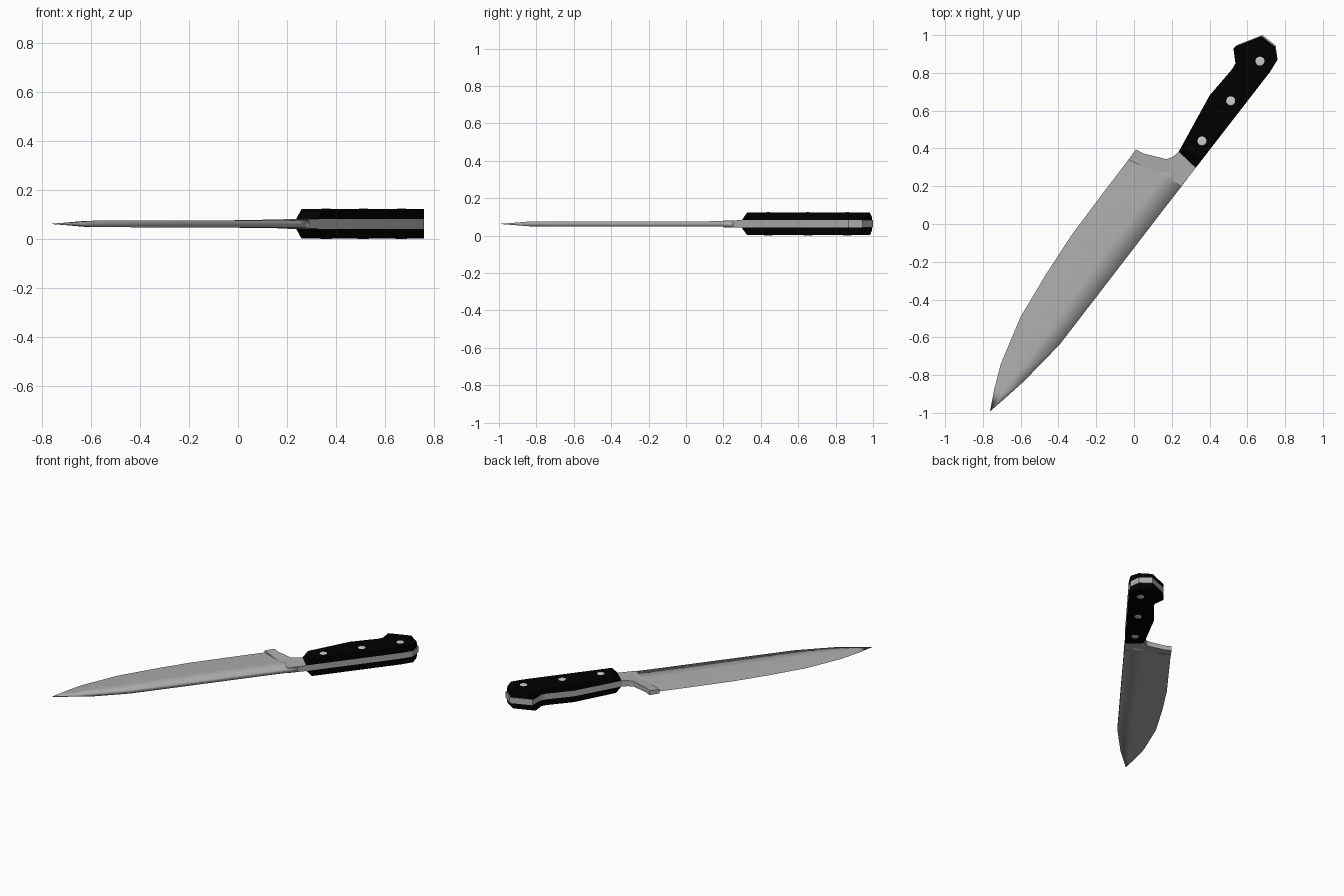
import bpy, bmesh
from mathutils import Vector

if "Cube" in bpy.data.objects:
    bpy.data.objects.remove(bpy.data.objects["Cube"])

ZC = 0.0625                              # mid-plane of the knife
AXIS = Vector((0.61, 0.79))              # handle direction, blade to butt


def material(name, value):
    mat = bpy.data.materials.new(name)
    mat.diffuse_color = (value, value, value, 1)
    mat.use_nodes = True
    mat.node_tree.nodes["Principled BSDF"].inputs["Base Color"].default_value = mat.diffuse_color
    return mat


black = material("black", 0.0)
steel = material("steel", 0.42)
bright = material("bright_steel", 0.95)


def finish(bm, name, mat, angle=0.5):
    bmesh.ops.remove_doubles(bm, verts=bm.verts, dist=1e-5)
    bmesh.ops.triangulate(bm, faces=[f for f in bm.faces if len(f.verts) > 4])
    bmesh.ops.recalc_face_normals(bm, faces=bm.faces)
    me = bpy.data.meshes.new(name)
    bm.to_mesh(me)
    bm.free()
    ob = bpy.data.objects.new(name, me)
    bpy.context.collection.objects.link(ob)
    me.materials.append(mat)
    bpy.ops.object.select_all(action='DESELECT')
    bpy.context.view_layer.objects.active = ob
    ob.select_set(True)
    bpy.ops.object.shade_smooth_by_angle(angle=angle)
    return ob


def loft(name, rings, mat, angle=0.5):
    """Skin closed rings of equal length and cap both ends."""
    bm = bmesh.new()
    vs = [[bm.verts.new(p) for p in ring] for ring in rings]
    n = len(vs[0])
    for a, b in zip(vs, vs[1:]):
        for i in range(n):
            j = (i + 1) % n
            bm.faces.new((a[i], a[j], b[j], b[i]))
    bm.faces.new(vs[0])
    bm.faces.new(vs[-1])
    return finish(bm, name, mat, angle)


def level(outline, z):
    return [(x, y, ZC + z) for x, y in outline]


# Blade: sections from cutting edge to spine, running in under the bolster
stations = [  # edge x, y, spine x, y, half thickness
    (-0.762, -0.99, -0.757, -0.988, 0.001),
    (-0.74, -0.875, -0.68, -0.92, 0.006),
    (-0.705, -0.74, -0.585, -0.835, 0.013),
    (-0.60, -0.49, -0.395, -0.64, 0.014),
    (-0.465, -0.265, -0.21, -0.40, 0.014),
    (-0.335, -0.065, -0.056, -0.20, 0.014),
    (-0.125, 0.215, 0.155, 0.075, 0.014),
    (-0.03, 0.34, 0.252, 0.20, 0.0145),
    (0.01, 0.375, 0.29, 0.25, 0.015),
]
rings = []
for ex, ey, sx, sy, h in stations:
    e, s = Vector((ex, ey)), Vector((sx, sy))
    half = [(e.lerp(s, 0.65), h * 0.92), (s, h)]
    ring = [(e.x, e.y, ZC)]
    ring += [(p.x, p.y, ZC + t) for p, t in half]
    ring += [(p.x, p.y, ZC - t) for p, t in reversed(half)]
    rings.append(ring)
loft("blade", rings, steel, 2.2)

# Bolster: thick heel sweeping into the handle, blended into the blade face
bolster = [(-0.03, 0.34), (0.01, 0.395), (0.05, 0.373), (0.17, 0.343),
           (0.205, 0.355), (0.24, 0.385), (0.325, 0.295), (0.25, 0.2),
           (0.18, 0.245), (0.09, 0.285)]
bh = [0.014, 0.016, 0.016, 0.018, 0.02, 0.02, 0.02, 0.018, 0.012, 0.01]
loft("bolster", [[(x, y, ZC + s * h) for (x, y), h in zip(bolster, bh)]
                 for s in (-1, 1)], steel)

# Handle outline shared by tang and scales; last two points are the front end
handle = [Vector(p) for p in [
    (0.40, 0.68), (0.52, 0.82), (0.537, 0.85), (0.54, 0.945),
    (0.68, 1.0), (0.75, 0.945), (0.76, 0.87), (0.72, 0.805),
    (0.325, 0.295), (0.235, 0.38)]]
loft("tang", [level(handle, -0.02), level(handle, 0.02)], steel)

# Scales: sloped at the front and chamfered at the butt
shift = {3: -0.022, 4: -0.022, 5: -0.014, 8: 0.04, 9: 0.04}
top = [p + AXIS * shift.get(i, 0) for i, p in enumerate(handle)]
low = [p + AXIS * (0.004 if i > 7 else -0.008 if i in (3, 4, 5) else 0)
       for i, p in enumerate(handle)]
mid = [p + AXIS * (0.016 if i > 7 else 0) for i, p in enumerate(low)]
for side, name in ((1, "upper_scale"), (-1, "lower_scale")):
    loft(name, [level(low, side * 0.02), level(mid, side * 0.038),
                level(top, side * 0.0605)], black)

# Rivets: shallow domes on both faces
for k, (x, y) in enumerate([(0.36, 0.44), (0.512, 0.652), (0.667, 0.862)]):
    for side, tag in ((1, "upper"), (-1, "lower")):
        bm = bmesh.new()
        bmesh.ops.create_uvsphere(bm, u_segments=20, v_segments=10, radius=1)
        bmesh.ops.scale(bm, vec=(0.024, 0.024, 0.002), verts=bm.verts)
        bmesh.ops.translate(bm, vec=(x, y, ZC + side * 0.0605), verts=bm.verts)
        finish(bm, f"{tag}_rivet_{k + 1}", bright, 1.2)
